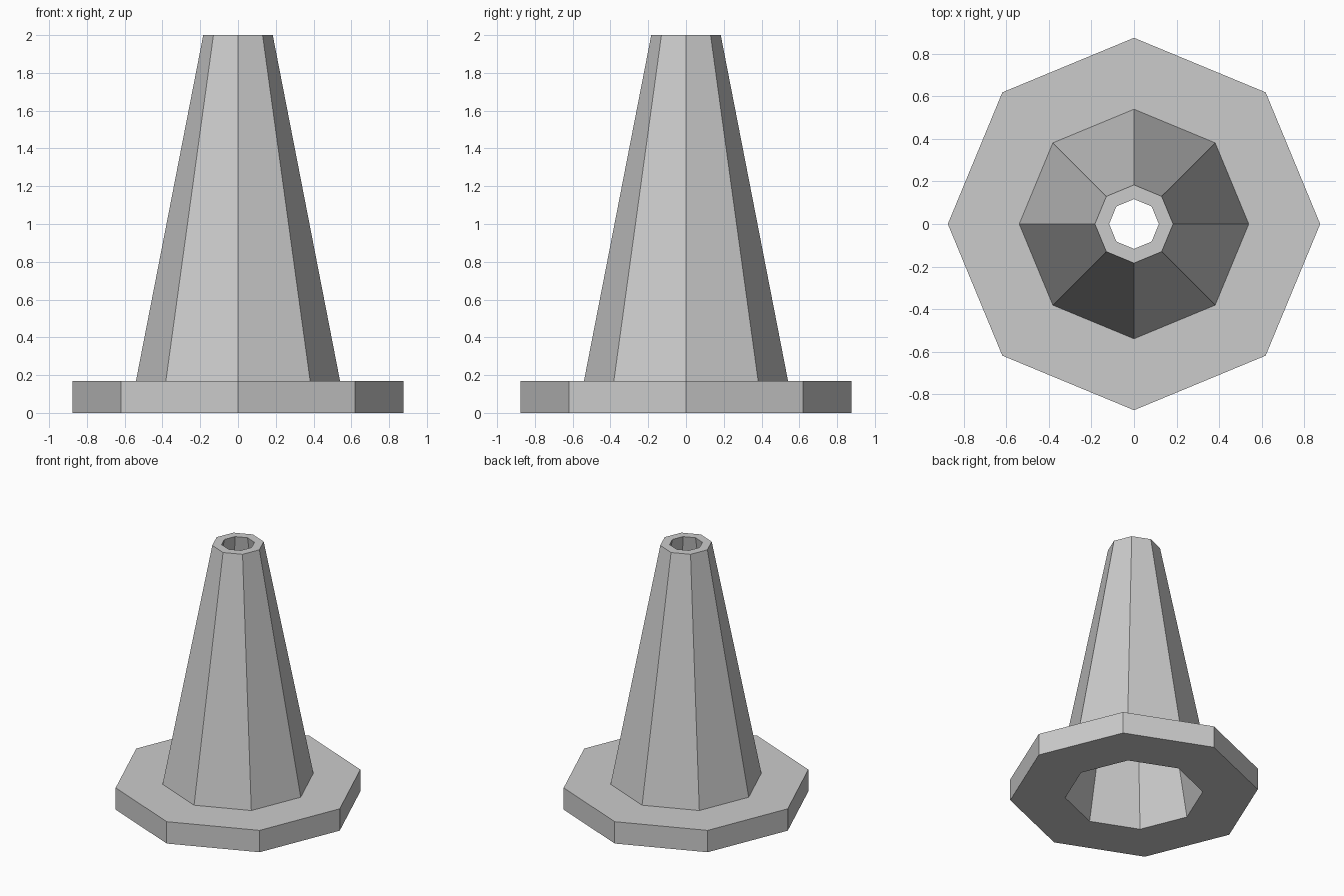
import bpy, bmesh
from math import cos, sin, tau

if "Cube" in bpy.data.objects:
    bpy.data.objects.remove(bpy.data.objects["Cube"])

SIDES = 8


def lathe(name, profile):
    """Revolve a closed (radius, z) profile into a flat-faced ring."""
    bm = bmesh.new()
    rings = [[bm.verts.new((r * cos(tau * i / SIDES), r * sin(tau * i / SIDES), z))
              for i in range(SIDES)] for r, z in profile]
    for k, low in enumerate(rings):
        high = rings[(k + 1) % len(rings)]
        for i in range(SIDES):
            j = (i + 1) % SIDES
            bm.faces.new((low[i], low[j], high[j], high[i]))
    bmesh.ops.recalc_face_normals(bm, faces=bm.faces)
    mesh = bpy.data.meshes.new(name)
    bm.to_mesh(mesh)
    bm.free()
    obj = bpy.data.objects.new(name, mesh)
    bpy.context.collection.objects.link(obj)
    return obj


# Hollow traffic cone: flat base, tapered body, rim and inner wall
lathe("traffic_cone", [
    (0.487, 0.0), (0.876, 0.0), (0.876, 0.17),   # base plate
    (0.54, 0.17), (0.184, 2.0),                  # outer body
    (0.117, 2.0),                                # top rim, closing down the inside
])
